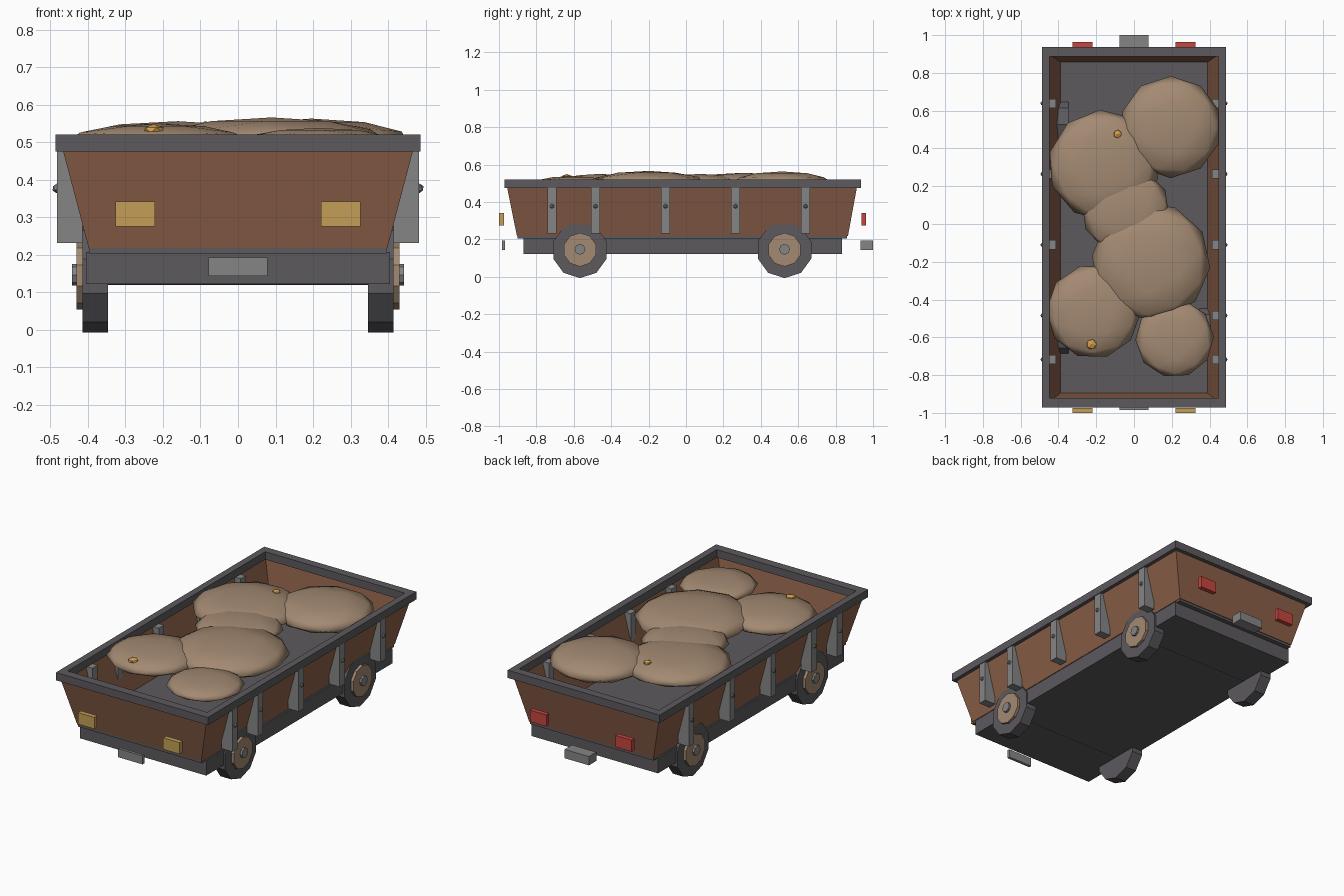
import bpy, bmesh, math
from mathutils import Matrix, Vector

if "Cube" in bpy.data.objects:
    bpy.data.objects.remove(bpy.data.objects["Cube"])


def material(name, rgb):
    m = bpy.data.materials.new(name)
    m.diffuse_color = (*rgb, 1)
    m.use_nodes = True
    m.node_tree.nodes["Principled BSDF"].inputs["Base Color"].default_value = m.diffuse_color
    return m


WOOD = material("brown wood", (0.26, 0.115, 0.065))
DARK = material("dark iron", (0.107, 0.101, 0.111))
GREY = material("light steel", (0.235, 0.235, 0.235))
TAN = material("tan ore", (0.37, 0.255, 0.17))
AMBER = material("amber lamp", (0.55, 0.345, 0.095))
RED = material("red lamp", (0.56, 0.06, 0.05))
GOLD = material("gold nugget", (0.65, 0.34, 0.075))


def finish(name, bm, mat, smooth=False):
    bmesh.ops.recalc_face_normals(bm, faces=bm.faces)
    for f in bm.faces:
        f.smooth = smooth
    me = bpy.data.meshes.new(name)
    bm.to_mesh(me)
    bm.free()
    me.materials.append(mat)
    ob = bpy.data.objects.new(name, me)
    bpy.context.collection.objects.link(ob)
    return ob


def box(name, lo, hi, mat):
    lo, hi = Vector(lo), Vector(hi)
    bm = bmesh.new()
    bmesh.ops.create_cube(bm, size=1)
    bmesh.ops.scale(bm, vec=hi - lo, verts=bm.verts)
    bmesh.ops.translate(bm, vec=(lo + hi) / 2, verts=bm.verts)
    return finish(name, bm, mat)


def cyl_x(name, x0, x1, y, z, r, sides, mat):
    # cylinder lying along x, with a vertex pointing along y
    bm = bmesh.new()
    bmesh.ops.create_cone(bm, cap_ends=True, segments=sides, radius1=r, radius2=r, depth=abs(x1 - x0))
    turn = Matrix.Rotation(math.pi / 2, 4, 'Y')
    spin = Matrix.Rotation(math.pi / 2, 4, 'Z')
    bmesh.ops.transform(bm, matrix=Matrix.Translation(((x0 + x1) / 2, y, z)) @ turn @ spin, verts=bm.verts)
    return finish(name, bm, mat)


def blob(name, loc, size, mat, sub=2, smooth=True, spin=0.0):
    bm = bmesh.new()
    bmesh.ops.create_icosphere(bm, subdivisions=sub, radius=1)
    m = Matrix.Translation(loc) @ Matrix.Diagonal((*size, 1)) @ Matrix.Rotation(spin, 4, 'Z')
    bmesh.ops.transform(bm, matrix=m, verts=bm.verts)
    return finish(name, bm, mat, smooth)


# Flared hull: four sloping walls with a little thickness
def ring(bm, hx, y0, y1, z):
    return [bm.verts.new(p) for p in ((-hx, y0, z), (hx, y0, z), (hx, y1, z), (-hx, y1, z))]


bm = bmesh.new()
t = 0.01
loops = [ring(bm, 0.398, -0.904, 0.866, 0.218), ring(bm, 0.467, -0.957, 0.914, 0.48),
         ring(bm, 0.467 - t, -0.957 + t, 0.914 - t, 0.48), ring(bm, 0.398 - t, -0.904 + t, 0.866 - t, 0.218)]
for a, b in zip(loops, loops[1:] + loops[:1]):
    for i in range(4):
        j = (i + 1) % 4
        bm.faces.new((a[i], a[j], b[j], b[i]))
finish("hull_walls", bm, WOOD)

# Chassis and floor
box("chassis", (-0.405, -0.869, 0.122), (0.405, 0.835, 0.208), DARK)
box("floor", (-0.396, -0.9, 0.204), (0.396, 0.862, 0.222), DARK)

# Top rim
for s, side in ((-1, "left"), (1, "right")):
    xs = sorted((s * 0.447, s * 0.487))
    box("rim_" + side, (xs[0], -0.971, 0.475), (xs[1], 0.936, 0.52), DARK)
box("rim_front", (-0.447, -0.971, 0.475), (0.447, -0.92, 0.52), DARK)
box("rim_back", (-0.447, 0.888, 0.475), (0.447, 0.936, 0.52), DARK)

# Side ribs with rivets
for s, side in ((-1, "left"), (1, "right")):
    for i, y in enumerate((-0.717, -0.484, -0.11, 0.265, 0.639)):
        xs = sorted((s * 0.414, s * 0.483))
        box(f"rib_{side}_{i}", (xs[0], y - 0.024, 0.232), (xs[1], y + 0.024, 0.476), GREY)
        blob(f"rivet_{side}_{i}", (s * 0.483, y, 0.377), (0.013,) * 3, GREY, 1, False)

# Wheels and axles
WZ = 0.1427
for y, end in ((-0.567, "front"), (0.527, "back")):
    cyl_x("axle_" + end, -0.35, 0.35, y, WZ, 0.023, 8, DARK)
    for s, side in ((-1, "left"), (1, "right")):
        cyl_x(f"tyre_{end}_{side}", s * 0.346, s * 0.414, y, WZ, 0.15, 10, DARK)
        cyl_x(f"hub_{end}_{side}", s * 0.41, s * 0.43, y, WZ + 0.002, 0.09, 10, TAN)
        cyl_x(f"hub_cap_{end}_{side}", s * 0.425, s * 0.442, y, WZ + 0.004, 0.029, 8, GREY)

# Lamps, front plate and rear hitch
for s, side in ((-1, "left"), (1, "right")):
    a, b = sorted((s * 0.221, s * 0.326))
    box("front_lamp_" + side, (a, -1.0, 0.275), (b, -0.973, 0.342), AMBER)
    box("back_lamp_" + side, (a, 0.937, 0.275), (b, 0.963, 0.342), RED)
box("front_plate", (-0.078, -0.985, 0.144), (0.078, -0.969, 0.193), GREY)
box("rear_hitch", (-0.078, 0.932, 0.144), (0.078, 1.0, 0.195), GREY)

# Load: flattened mounds (x, y, radius, height)
mounds = ((0.195, 0.513, 0.27, 0.063), (-0.16, 0.31, 0.295, 0.056), (-0.045, 0.075, 0.235, 0.05),
          (0.09, -0.2, 0.315, 0.066), (-0.215, -0.463, 0.25, 0.05), (0.215, -0.605, 0.208, 0.038))
for i, (x, y, r, h) in enumerate(mounds):
    blob(f"ore_mound_{i}", (x, y, 0.5), (r, r, h), TAN, spin=i * 0.7)

# Nuggets
blob("nugget_back", (-0.087, 0.476, 0.541), (0.024, 0.024, 0.015), GOLD, 1, False)
blob("nugget_front", (-0.225, -0.637, 0.532), (0.03, 0.03, 0.017), GOLD, 1, False)
